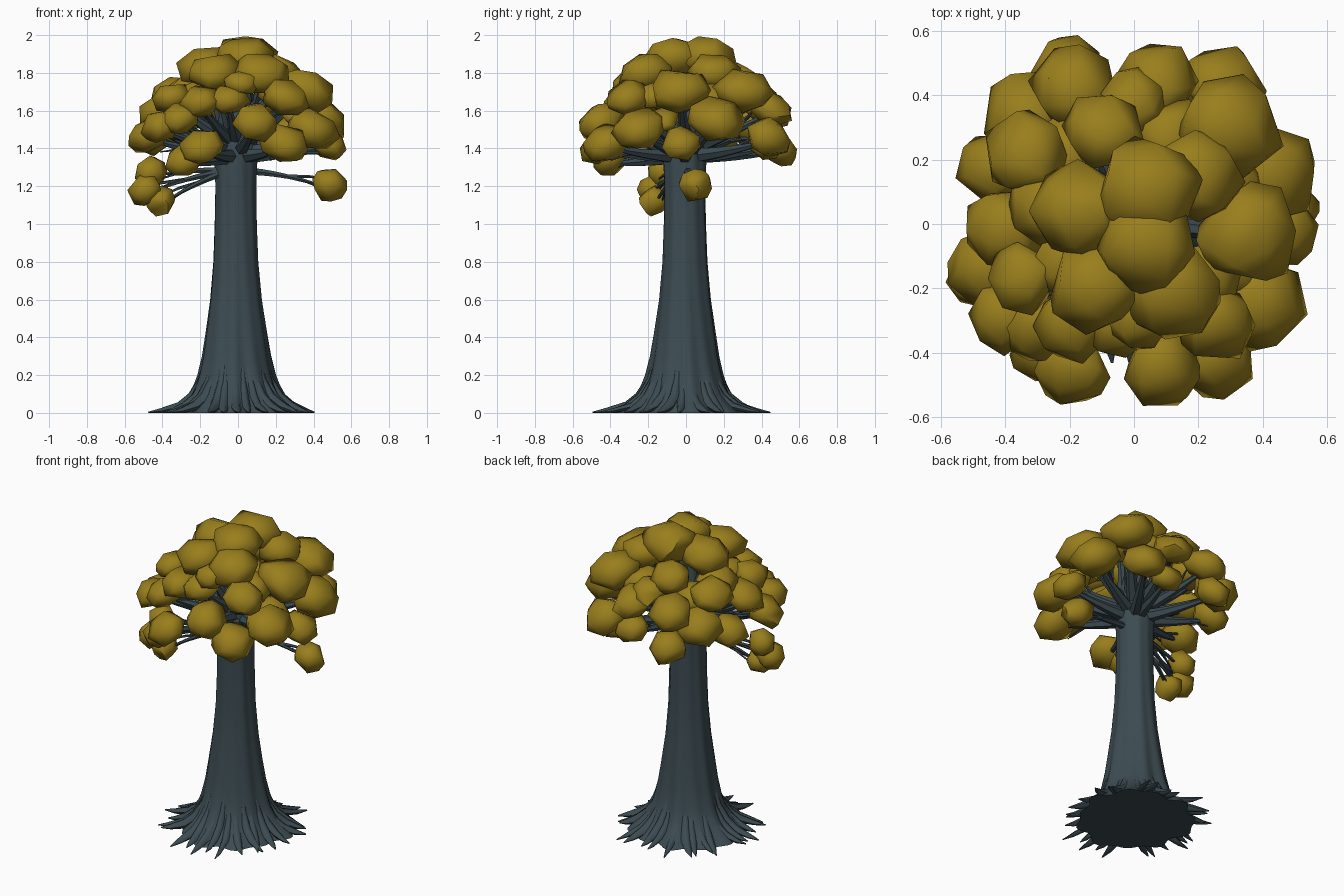
import bpy, bmesh, math, random
from mathutils import Vector

random.seed(4)
if "Cube" in bpy.data.objects:
    bpy.data.objects.remove(bpy.data.objects["Cube"], do_unlink=True)


def material(name, rgb):
    mat = bpy.data.materials.new(name)
    mat.use_nodes = True
    mat.diffuse_color = (*rgb, 1)
    mat.node_tree.nodes["Principled BSDF"].inputs["Base Color"].default_value = (*rgb, 1)
    return mat


bark = material("slate bark", (0.045, 0.07, 0.082))
leaf = material("ochre leaf", (0.32, 0.21, 0.012))


def finish(bm, name, mat, angle):
    bmesh.ops.recalc_face_normals(bm, faces=bm.faces)
    mesh = bpy.data.meshes.new(name)
    bm.to_mesh(mesh)
    bm.free()
    mesh.materials.append(mat)
    obj = bpy.data.objects.new(name, mesh)
    bpy.context.collection.objects.link(obj)
    bpy.ops.object.select_all(action='DESELECT')
    obj.select_set(True)
    bpy.context.view_layer.objects.active = obj
    bpy.ops.object.shade_smooth_by_angle(angle=math.radians(angle))
    return obj


def skin(bm, rings):
    """Bridge a stack of vertex rings and cap both ends."""
    loops = [[bm.verts.new(p) for p in ring] for ring in rings]
    n = len(loops[0])
    for low, high in zip(loops, loops[1:]):
        for i in range(n):
            j = (i + 1) % n
            bm.faces.new((low[i], low[j], high[j], high[i]))
    bm.faces.new(loops[0][::-1])
    bm.faces.new(loops[-1])


def tube(bm, path, radii, sides=6):
    """Tapered tube along a path, kept above the ground."""
    rings = []
    for k, (p, r) in enumerate(zip(path, radii)):
        tangent = path[min(k + 1, len(path) - 1)] - path[max(k - 1, 0)]
        side = tangent.cross(Vector((0, 0, 1)))
        side = side.normalized() if side.length > 1e-4 else Vector((1, 0, 0))
        up = side.cross(tangent).normalized()
        ring = []
        for i in range(sides):
            a = math.tau * i / sides
            q = p + (side * math.cos(a) + up * math.sin(a)) * r
            q.z = max(q.z, 0)
            ring.append(q)
        rings.append(ring)
    skin(bm, rings)


def bend(a, b, c, t):
    return a * (1 - t) ** 2 + b * (2 * t * (1 - t)) + c * t * t


# Trunk: ridged column flaring out at the ground
profile = [(0, .34), (.025, .315), (.06, .275), (.1, .242), (.15, .217), (.2, .2), (.3, .178),
           (.42, .16), (.6, .135), (.8, .118), (1, .111), (1.2, .108),
           (1.36, .115), (1.48, .11), (1.6, .08), (1.72, .05), (1.84, .02)]
rings = []
for z, r in profile:
    ridge = .03 + .07 * math.exp(-z * 4)
    ring = []
    for i in range(72):
        a = math.tau * i / 72
        wave = .5 * math.sin(11 * a + 2 * z) + .4 * math.sin(7 * a + 1 - z) + .3 * math.sin(3 * a + z * 5)
        rr = r * (1 + ridge * wave)
        ring.append((rr * math.cos(a) - .012, rr * math.sin(a) - .005, z))
    rings.append(ring)
bm = bmesh.new()
skin(bm, rings)
finish(bm, "trunk", bark, 60)

# Roots: tapering fingers spreading over the ground
bm = bmesh.new()
count = 28
for i in range(count):
    a = math.tau * (i + random.uniform(-.3, .3)) / count
    reach = random.uniform(.4, .49)
    twist = random.uniform(-.15, .15)
    thick = random.uniform(.022, .034)
    path, radii = [], []
    for s, z, w in ((.15, .3, .5), (.185, .17, .8), (.235, .085, 1), (.3, .035, .95),
                    (.3 + (reach - .3) * .6, .01, .6), (reach, .003, .12)):
        b = a + twist * max(0, s - .2) / .2
        path.append(Vector((s * math.cos(b) - .012, s * math.sin(b) - .01, z)))
        radii.append(thick * w)
    tube(bm, path, radii)
finish(bm, "roots", bark, 60)

# Leaf clumps: centre and half width
crown = [(.04, .11, 1.885, .165), (.05, -.07, 1.88, .155), (-.17, .04, 1.83, .15),
         (.13, -.22, 1.8, .15), (-.12, -.2, 1.8, .145), (.2, .15, 1.8, .14),
         (.36, -.03, 1.71, .165), (.3, .31, 1.71, .16), (-.34, .22, 1.68, .13),
         (-.09, .29, 1.76, .125), (0, .38, 1.68, .11), (-.35, -.17, 1.67, .11),
         (-.2, -.32, 1.65, .115), (-.05, -.31, 1.66, .11), (.25, -.31, 1.67, .125),
         (-.41, -.02, 1.6, .125), (-.19, .43, 1.6, .135), (.08, .45, 1.61, .125)]
skirt = [(.43, .16, 1.55, .155), (.4, -.25, 1.5, .14), (.25, -.42, 1.43, .13),
         (.09, -.45, 1.54, .125), (-.19, -.46, 1.41, .115), (-.28, -.4, 1.34, .105),
         (-.47, -.14, 1.47, .115), (-.41, -.29, 1.52, .11), (-.31, -.32, 1.56, .11),
         (-.34, .34, 1.52, .14), (-.44, .18, 1.46, .115), (.28, .44, 1.46, .13),
         (-.21, .48, 1.4, .115), (.47, -.03, 1.43, .11), (.1, .42, 1.42, .1)]
hanging = [(.48, .05, 1.21, .095), (-.46, -.12, 1.27, .09), (-.49, -.17, 1.18, .09),
           (-.41, -.17, 1.12, .08)]
inner = [(.28, .12, 1.67, .13), (-.27, .06, 1.7, .13), (.22, -.17, 1.68, .12),
         (.12, .28, 1.68, .12), (-.22, -.12, 1.69, .11), (-.22, .22, 1.64, .12),
         (.34, -.13, 1.55, .1), (.02, -.3, 1.75, .1)]
heart = Vector((0, 0, 1.25))


def clump(bm, centre, radius, squash):
    """Rounded rock-like hull, flattened along its outward direction."""
    lean = (centre - heart).normalized() + Vector((0, 0, 1.1))
    turn = lean.to_track_quat('Z', 'Y')
    spin = random.uniform(0, math.tau)
    n = 18
    verts = []
    for i in range(n):
        h = 1 - 2 * (i + .5) / n
        a = spin + i * math.pi * (3 - math.sqrt(5)) + random.uniform(-.3, .3)
        w = math.sqrt(1 - h * h)
        r = radius * random.uniform(.97, 1.13)
        p = Vector((w * math.cos(a), w * math.sin(a), h * squash)) * r
        verts.append(bm.verts.new(centre + turn @ p))
    hull = bmesh.ops.convex_hull(bm, input=verts)
    loose = {v for v in hull["geom_interior"] + hull["geom_unused"]
             if isinstance(v, bmesh.types.BMVert)}
    bmesh.ops.delete(bm, geom=list(loose), context='VERTS')


for name, group, squash in (("crown_leaves", crown, .68), ("skirt_leaves", skirt, .74),
                            ("hanging_leaves", hanging, .92), ("inner_leaves", inner, .6)):
    bm = bmesh.new()
    for x, y, z, r in group:
        clump(bm, Vector((x, y, z)), r, squash)
    finish(bm, name, leaf, 60)

# Branches: one bent limb per clump, with a few side twigs
bm = bmesh.new()
for x, y, z, r in crown + skirt + hanging:
    tip = Vector((x, y, z - .02))
    out = Vector((x, y, 0)).normalized()
    low = z < 1.3
    start = out * .06 + Vector((0, 0, 1.28 if low else 1.36 + .35 * max(0, z - 1.45)))
    knee = out * (.5 * math.hypot(x, y) + .03)
    knee.z = z * .5 + (.66 if low else start.z * .5 - .03)
    steps = [k / 6 for k in range(7)]
    thick = .022 if low else .042
    tube(bm, [bend(start, knee, tip, t) for t in steps],
         [thick * (1 - .8 * t) for t in steps])
    for k in range(2):
        root = bend(start, knee, tip, random.uniform(.4, .6))
        end = tip + Vector([random.uniform(-.6, .6) * r for _ in range(3)])
        tube(bm, [root, (root + end) / 2 + Vector((0, 0, .01)), end], [.011, .008, .003], 5)
finish(bm, "branches", bark, 50)
